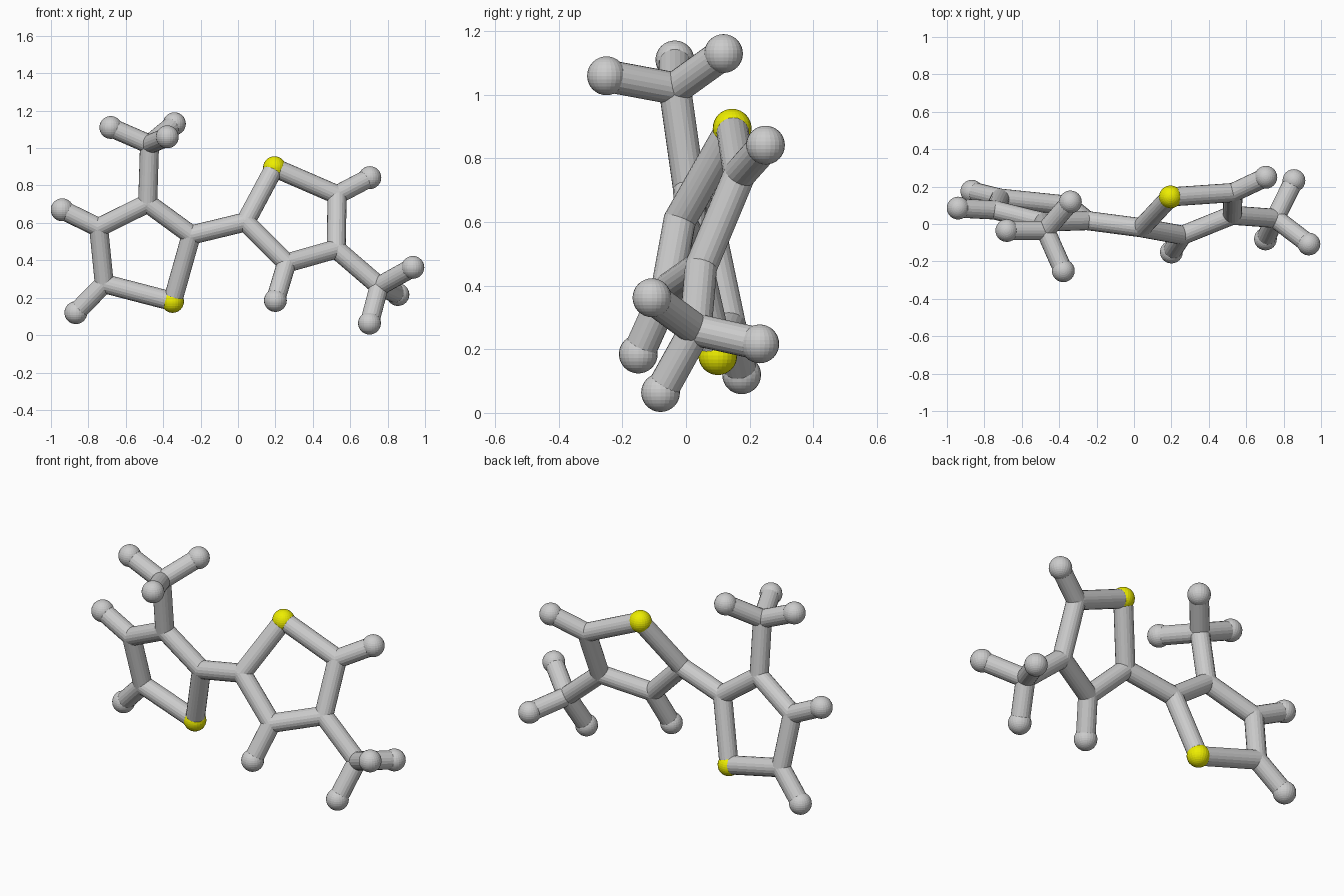
import bpy
from mathutils import Vector

if "Cube" in bpy.data.objects:
    bpy.data.objects.remove(bpy.data.objects["Cube"])

BOND_R, JOINT_R, BALL_R = 0.051, 0.051, 0.061

yellow = bpy.data.materials.new("yellow")
yellow.diffuse_color = (0.85, 0.85, 0.0, 1)
yellow.use_nodes = True
yellow.node_tree.nodes["Principled BSDF"].inputs["Base Color"].default_value = yellow.diffuse_color

# Atom positions: left ring (a) and right ring (b)
sulfur = {"aS": (-.35, .10, .18), "bS": (.195, .145, .895)}
carbon = {
    "a2": (-.25, .018, .535), "a3": (-.483, .01, .705), "a4": (-.745, .075, .575),
    "a5": (-.715, .138, .275), "aM": (-.473, -.035, 1.02),
    "b2": (.04, -.02, .605), "b3": (.26, -.06, .385), "b4": (.525, .047, .46),
    "b5": (.53, .168, .75), "bM": (.755, .03, .262),
}
hydrogen = {
    "aH4": (-.94, .085, .67), "aH5": (-.867, .175, .12),
    "aM1": (-.68, -.035, 1.11), "aM2": (-.34, .118, 1.13), "aM3": (-.378, -.25, 1.06),
    "bH3": (.2, -.15, .185), "bH5": (.705, .25, .842),
    "bM1": (.935, -.107, .362), "bM2": (.855, .232, .217), "bM3": (.703, -.08, .064),
}
atoms = {**sulfur, **carbon, **hydrogen}
bonds = ("aS-a2 a2-a3 a3-a4 a4-a5 a5-aS a3-aM a4-aH4 a5-aH5 aM-aM1 aM-aM2 aM-aM3 a2-b2 "
         "bS-b2 b2-b3 b3-b4 b4-b5 b5-bS b4-bM b3-bH3 b5-bH5 bM-bM1 bM-bM2 bM-bM3")


def ball(name, p, r, mat=None):
    bpy.ops.mesh.primitive_uv_sphere_add(segments=24, ring_count=16, radius=r, location=p)
    ob = bpy.context.object
    ob.name = name
    if mat:
        ob.data.materials.append(mat)


def rod(name, p, q):
    p, q = Vector(p), Vector(q)
    d = q - p
    bpy.ops.mesh.primitive_cylinder_add(vertices=20, radius=BOND_R, depth=d.length,
                                        location=(p + q) / 2)
    ob = bpy.context.object
    ob.name = name
    ob.rotation_euler = d.to_track_quat('Z', 'Y').to_euler()


# Balls
for k, p in sulfur.items():
    ball("sulfur_" + k, p, BALL_R, yellow)
for k, p in carbon.items():
    ball("carbon_" + k, p, JOINT_R)
for k, p in hydrogen.items():
    ball("hydrogen_" + k, p, BALL_R)

# Sticks
for b in bonds.split():
    i, j = b.split("-")
    rod("bond_" + i + "_" + j, atoms[i], atoms[j])
